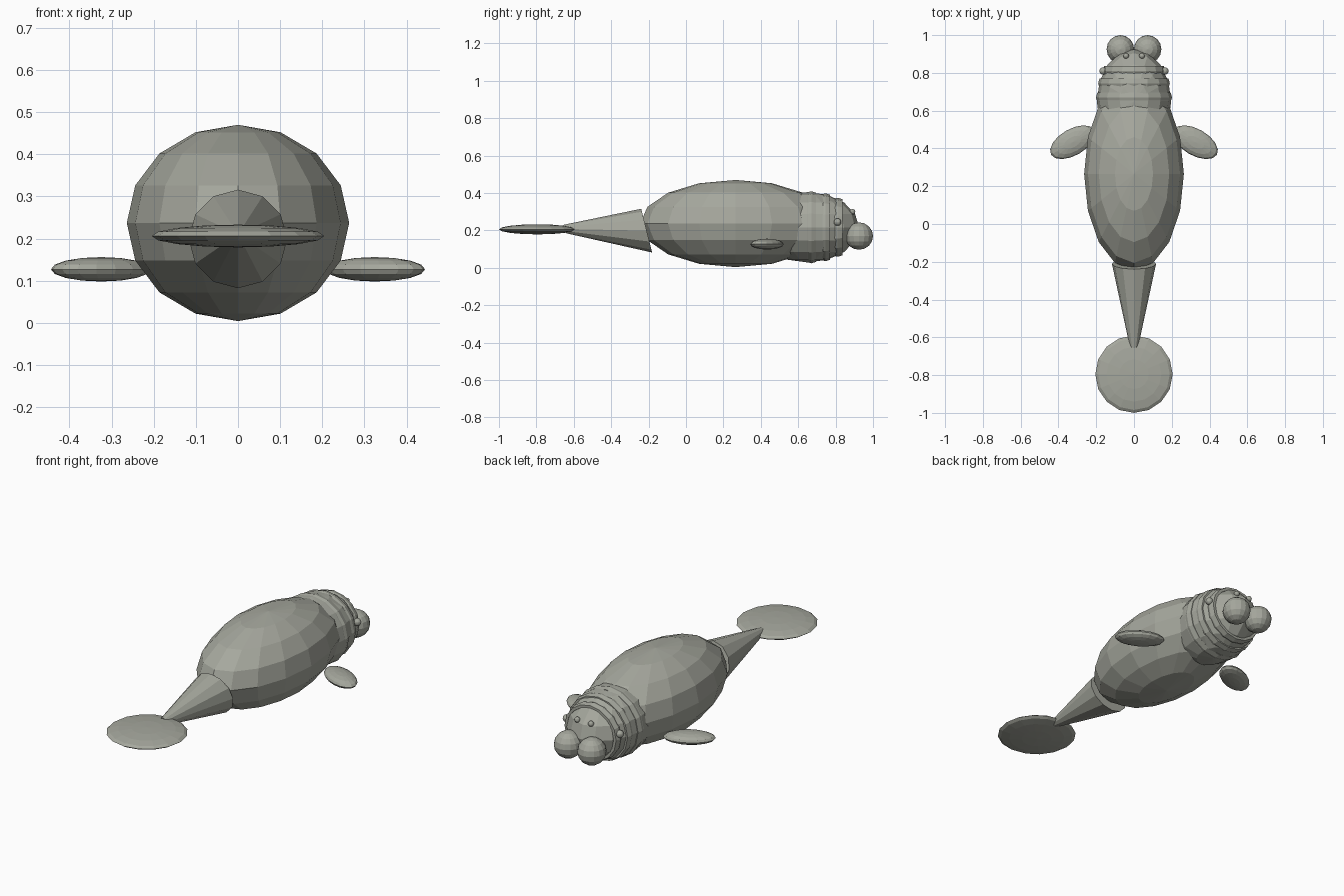
import bpy, bmesh, math
from mathutils import Matrix, Vector

if "Cube" in bpy.data.objects:
    bpy.data.objects.remove(bpy.data.objects["Cube"])

skin = bpy.data.materials.new("grey skin")
skin.diffuse_color = (0.38, 0.39, 0.34, 1)
skin.use_nodes = True
skin.node_tree.nodes["Principled BSDF"].inputs["Base Color"].default_value = skin.diffuse_color


def finish(name, bm):
    bmesh.ops.recalc_face_normals(bm, faces=bm.faces)
    mesh = bpy.data.meshes.new(name)
    bm.to_mesh(mesh)
    bm.free()
    mesh.materials.append(skin)
    ob = bpy.data.objects.new(name, mesh)
    bpy.context.collection.objects.link(ob)
    return ob


def ellipsoid(name, centre, radii, turn=0, segments=16, rings=8):
    bm = bmesh.new()
    m = (Matrix.Translation(centre) @ Matrix.Rotation(math.radians(turn), 4, 'Z')
         @ Matrix.Diagonal((*radii, 1)))
    bmesh.ops.create_uvsphere(bm, u_segments=segments, v_segments=rings, radius=1, matrix=m)
    return finish(name, bm)


def fold_ring(name, y, centre_z, rx, rz, half_width, bulge, n=16, k=6):
    """Elliptical skin fold around the neck, lying across the y axis."""
    bm = bmesh.new()
    rows = []
    for i in range(n):
        a = math.tau * i / n
        row = []
        for j in range(k):
            b = math.tau * j / k
            out = bulge * math.cos(b)
            row.append(bm.verts.new(((rx + out) * math.cos(a), y + half_width * math.sin(b),
                                     centre_z + (rz + out) * math.sin(a))))
        rows.append(row)
    for i in range(n):
        p, q = rows[i], rows[(i + 1) % n]
        for j in range(k):
            bm.faces.new((p[j], q[j], q[(j + 1) % k], p[(j + 1) % k]))
    return finish(name, bm)


# Trunk and head
ellipsoid("body", (0, 0.265, 0.237), (0.264, 0.51, 0.233))
ellipsoid("head", (0, 0.65, 0.217), (0.197, 0.275, 0.188))

# Neck folds follow the head's cross-section
for i, y in enumerate((0.67, 0.745, 0.81)):
    s = math.sqrt(1 - ((y - 0.65) / 0.275) ** 2)
    fold_ring(f"neck_fold_{i + 1}", y, 0.217, 0.197 * s - 0.01, 0.188 * s - 0.01, 0.03, 0.015)

# Tapered tail stock with a slanted base
bm = bmesh.new()
loops = []
for y, z, r in ((-0.21, 0.199, 0.117), (-0.65, 0.208, 0.022)):
    loops.append([bm.verts.new((r * math.sin(math.tau * i / 12),
                                y - 0.25 * r * math.cos(math.tau * i / 12),
                                z + r * math.cos(math.tau * i / 12))) for i in range(12)])
for i in range(12):
    j = (i + 1) % 12
    bm.faces.new((loops[0][i], loops[0][j], loops[1][j], loops[1][i]))
for loop in loops:
    bm.faces.new(loop)
finish("tail_stock", bm)

# Round paddle tail
ellipsoid("tail_paddle", (0, -0.795, 0.206), (0.205, 0.205, 0.027))

# Paired parts
for side, s in (("left", -1), ("right", 1)):
    ellipsoid(f"{side}_flipper", (s * 0.325, 0.433, 0.127), (0.132, 0.07, 0.029), turn=-30 * s)
    ellipsoid(f"{side}_muzzle_lobe", (s * 0.072, 0.925, 0.17), (0.073, 0.075, 0.073))
    ellipsoid(f"{side}_eye", (s * 0.163, 0.81, 0.245), (0.02, 0.02, 0.02))
    ellipsoid(f"{side}_nostril", (s * 0.042, 0.89, 0.3), (0.015, 0.015, 0.015))
